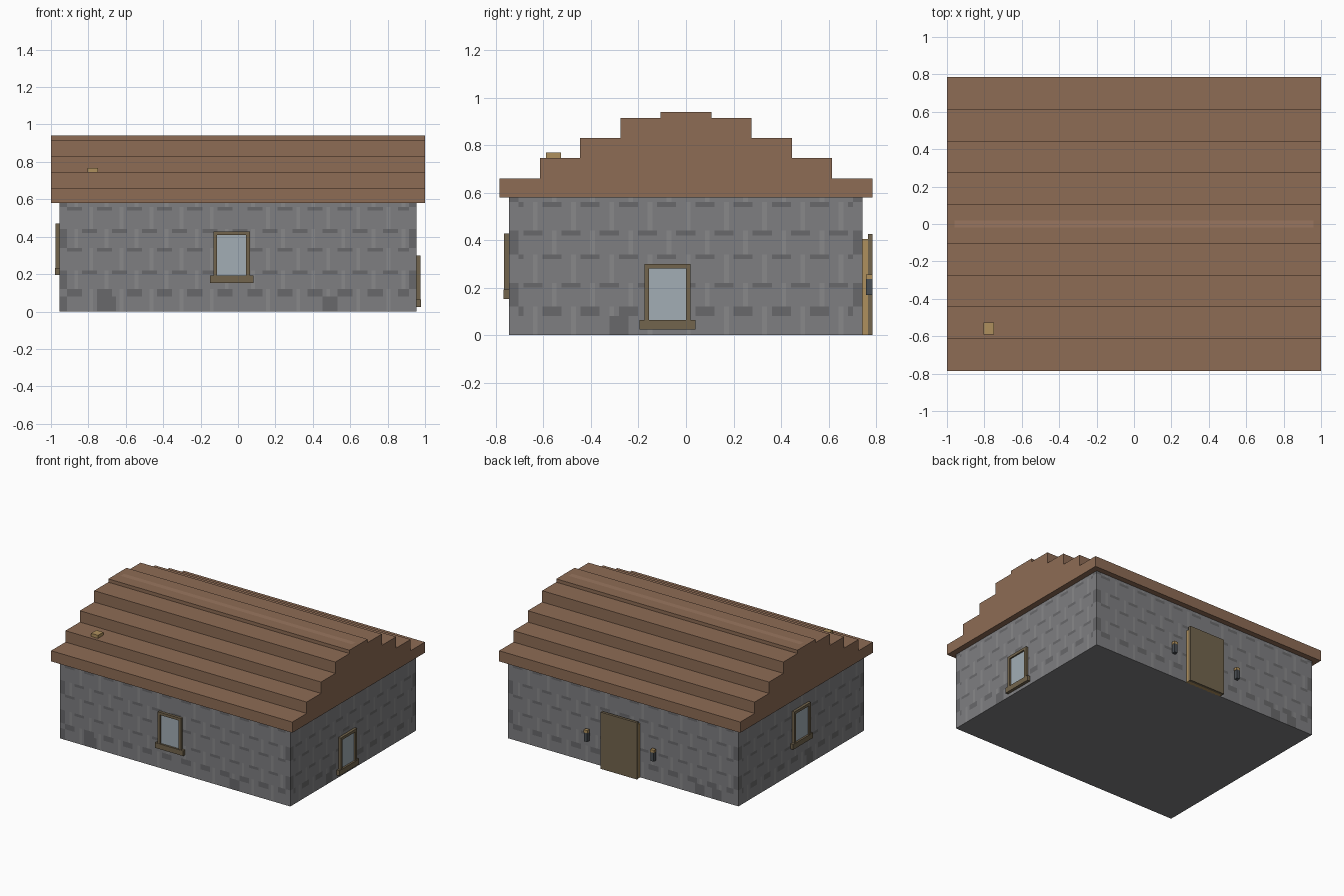
import bpy, bmesh, math
from mathutils import Vector, Matrix

if "Cube" in bpy.data.objects:
    bpy.data.objects.remove(bpy.data.objects["Cube"])

def mat(name, c):
    m = bpy.data.materials.new(name)
    m.diffuse_color = (*c, 1)
    m.use_nodes = True
    m.node_tree.nodes["Principled BSDF"].inputs["Base Color"].default_value = m.diffuse_color
    return m

STONE = mat("stone", (.21, .21, .22))
LIGHT = mat("stone_light", (.25, .25, .255))
DARK = mat("stone_dark", (.14, .14, .145))
ROOF = mat("roof_wood", (.27, .15, .09))
RIDGE = mat("ridge_wood", (.32, .18, .115))
TRIM = mat("trim_wood", (.17, .13, .075))
TAN = mat("tan_wood", (.43, .28, .11))
GLASS = mat("glass", (.36, .42, .46))
IRON = mat("iron", (.07, .08, .09))

def finish(name, bm, mats):
    me = bpy.data.meshes.new(name)
    bm.to_mesh(me)
    bm.free()
    for m in mats:
        me.materials.append(m)
    ob = bpy.data.objects.new(name, me)
    bpy.context.collection.objects.link(ob)
    return ob

def box(name, x, y, z, m, frame=Matrix()):
    """Box from (min, max) ranges, placed by a wall frame."""
    bm = bmesh.new()
    bmesh.ops.create_cube(bm, size=1)
    for v in bm.verts:
        p = [r[0] + (c + .5) * (r[1] - r[0]) for r, c in zip((x, y, z), v.co)]
        v.co = frame @ Vector(p)
    return finish(name, bm, [m])

# Stone walls: flush coloured courses on a fine grid
X, Y0, Y1, H = .955, -.745, .743, .58
PATCHES = {0: (-.705, .487, -.95), 1: (-.28,), 2: (.63, .77), 3: (.1,)}

def stone(wall, u, z, half):
    if z < .085 and any(abs(u - p) < .042 for p in PATCHES[wall]):
        return 2
    row = int(z / .112)
    if half - abs(u) < .04:
        return 2 if row % 2 else 0
    t = (u + (row % 2) * .08 + 4) % .16
    if t < .02:
        return 1
    if z % .112 > .088 and .045 < t < .125:
        return 2
    return 0

bm = bmesh.new()
corners = [Vector((-X, Y0, 0)), Vector((X, Y0, 0)), Vector((X, Y1, 0)), Vector((-X, Y1, 0))]
for w in range(4):
    a, b = corners[w], corners[(w + 1) % 4]
    length = (b - a).length
    nu, nz = round(length / .02), 29
    grid = [[bm.verts.new(a.lerp(b, i / nu) + Vector((0, 0, H * j / nz)))
             for j in range(nz + 1)] for i in range(nu + 1)]
    for i in range(nu):
        for j in range(nz):
            f = bm.faces.new((grid[i][j], grid[i + 1][j], grid[i + 1][j + 1], grid[i][j + 1]))
            f.material_index = stone(w, (i + .5) / nu * length - length / 2, (j + .5) * H / nz, length / 2)
bm.faces.new([bm.verts.new(c) for c in reversed(corners)])
bmesh.ops.remove_doubles(bm, verts=bm.verts, dist=1e-4)
finish("stone_walls", bm, [STONE, LIGHT, DARK])

# Stepped roof: half profile mirrored, extruded along x, with a pale ridge strip
half = [(.785, .58), (.785, .66), (.615, .66), (.615, .745), (.445, .745), (.445, .83),
        (.275, .83), (.275, .915), (.108, .915), (.108, .94), (.02, .94)]
profile = half + [(-y, z) for y, z in reversed(half)]
bm = bmesh.new()
face = bm.faces.new([bm.verts.new((-1, y, z)) for y, z in profile])
ext = bmesh.ops.extrude_face_region(bm, geom=[face])
bmesh.ops.translate(bm, vec=(2, 0, 0), verts=[g for g in ext["geom"] if isinstance(g, bmesh.types.BMVert)])
for x in (-.96, .96):
    bmesh.ops.bisect_plane(bm, geom=bm.verts[:] + bm.edges[:] + bm.faces[:], plane_co=(x, 0, 0), plane_no=(1, 0, 0))
bmesh.ops.recalc_face_normals(bm, faces=bm.faces)
for f in bm.faces:
    c = f.calc_center_median()
    if f.normal.z > .9 and abs(c.y) < .01 and abs(c.x) < .9:
        f.material_index = 1
finish("stepped_roof", bm, [ROOF, RIDGE])
box("roof_block", (-.805, -.748), (-.59, -.527), (.74, .768), TAN)

# Windows: local x along the wall, -y outward, z up from the sill base
def window(side, frame):
    def part(n, x, y, z, m):
        box(f"{side}_window_{n}", x, y, z, m, frame)
    for s, n in ((-1, "left_jamb"), (1, "right_jamb")):
        part(n, sorted((s * .097, s * .077)), (-.02, .004), (.038, .275), TRIM)
    part("lintel", (-.077, .077), (-.02, .004), (.255, .275), TRIM)
    part("sill", (-.117, .117), (-.023, .004), (0, .039), TRIM)
    part("pane", (-.077, .077), (-.009, .004), (.039, .255), GLASS)

def place(x, y, z, deg):
    return Matrix.Translation((x, y, z)) @ Matrix.Rotation(math.radians(deg), 4, 'Z')

window("front", place(-.034, Y0, .153, 0))
window("right", place(X, -.078, .025, 90))
window("left", place(-X, .01, .195, -90))

# Back door
D = .008
box("door_frame", (D - .148, D + .148), (Y1 - .004, .765), (0, .405), TAN)
box("door_panel", (D - .15, D + .15), (.765, .785), (0, .425), TRIM)

# Torches either side of the door
for s, n in ((-1, "left"), (1, "right")):
    x = D + s * .276
    box(n + "_torch_body", (x - .013, x + .013), (.758, .785), (.17, .236), IRON)
    box(n + "_torch_top", (x - .015, x + .015), (.758, .785), (.236, .256), TAN)
